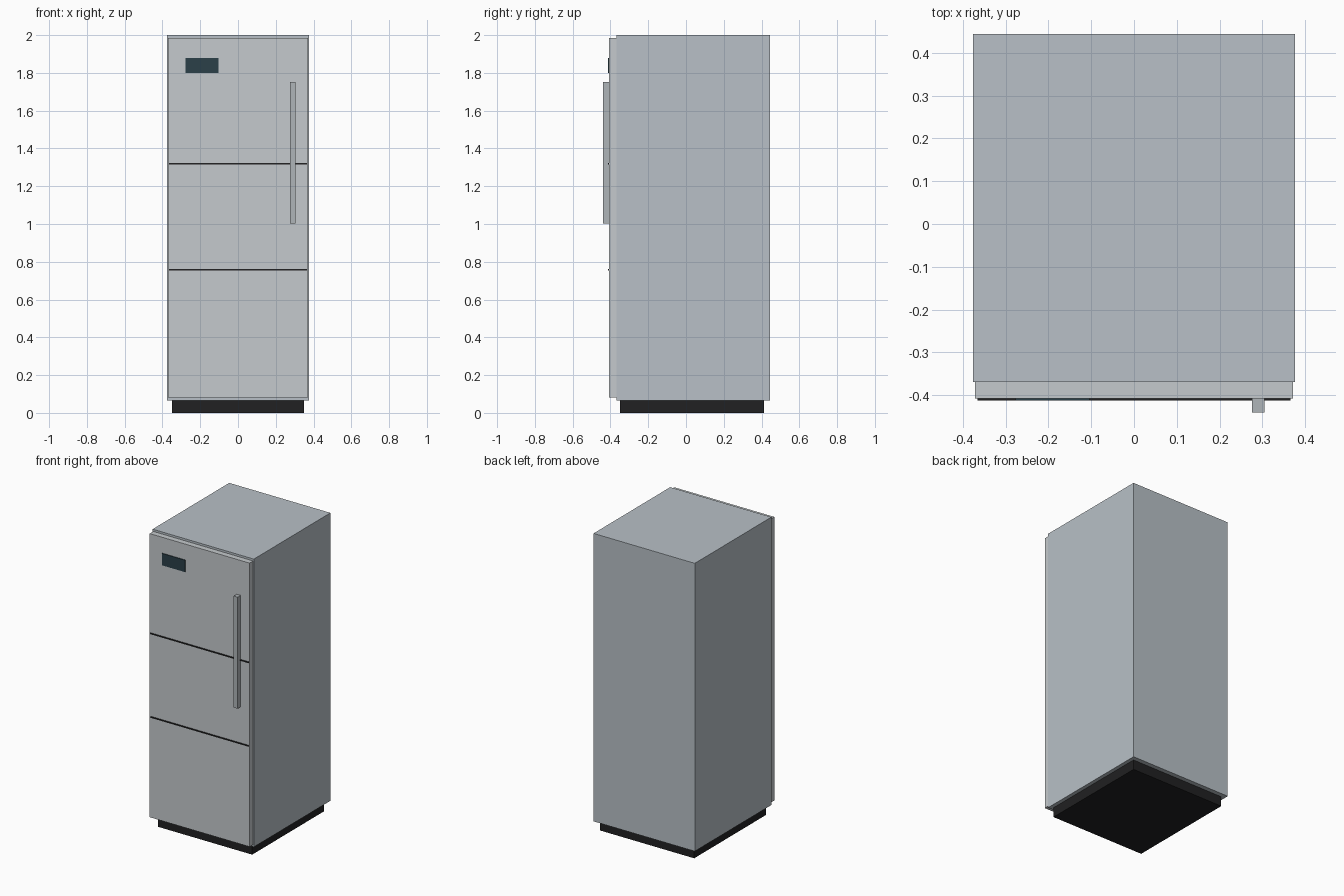
import bpy

if "Cube" in bpy.data.objects:
    bpy.data.objects.remove(bpy.data.objects["Cube"])


def material(name, rgb):
    m = bpy.data.materials.new(name)
    m.diffuse_color = (*rgb, 1)
    m.use_nodes = True
    m.node_tree.nodes["Principled BSDF"].inputs["Base Color"].default_value = m.diffuse_color
    return m


def box(name, x, y, z, mat):
    """Box spanning the (min, max) range on each axis."""
    spans = (x, y, z)
    bpy.ops.mesh.primitive_cube_add(size=1, location=[(a + b) / 2 for a, b in spans])
    ob = bpy.context.object
    ob.name = name
    ob.scale = [b - a for a, b in spans]
    bpy.ops.object.transform_apply(location=False, rotation=False, scale=True)
    ob.data.materials.append(mat)
    return ob


body_grey = material("body_grey", (0.48, 0.53, 0.57))
door_grey = material("door_grey", (0.56, 0.59, 0.61))
handle_grey = material("handle_grey", (0.43, 0.46, 0.48))
black = material("black", (0.015, 0.015, 0.016))
screen = material("screen", (0.024, 0.05, 0.065))

DOOR_FRONT = -0.407

# Recessed plinth, cabinet and door slab
box("plinth", (-0.35, 0.35), (-0.349, 0.413), (0, 0.066), black)
box("cabinet", (-0.376, 0.376), (-0.369, 0.444), (0.066, 2.0), body_grey)
box("door", (-0.371, 0.371), (DOOR_FRONT, -0.369), (0.081, 1.986), door_grey)

# Dark seams dividing the door front
for name, z in (("upper_seam", 1.318), ("lower_seam", 0.757)):
    box(name, (-0.365, 0.365), (-0.412, DOOR_FRONT + 0.002), (z - 0.004, z + 0.004), black)

# Display panel and upright handle
box("display", (-0.277, -0.104), (-0.412, DOOR_FRONT + 0.002), (1.80, 1.88), screen)
box("handle", (0.276, 0.305), (-0.44, DOOR_FRONT), (1.003, 1.752), handle_grey)
